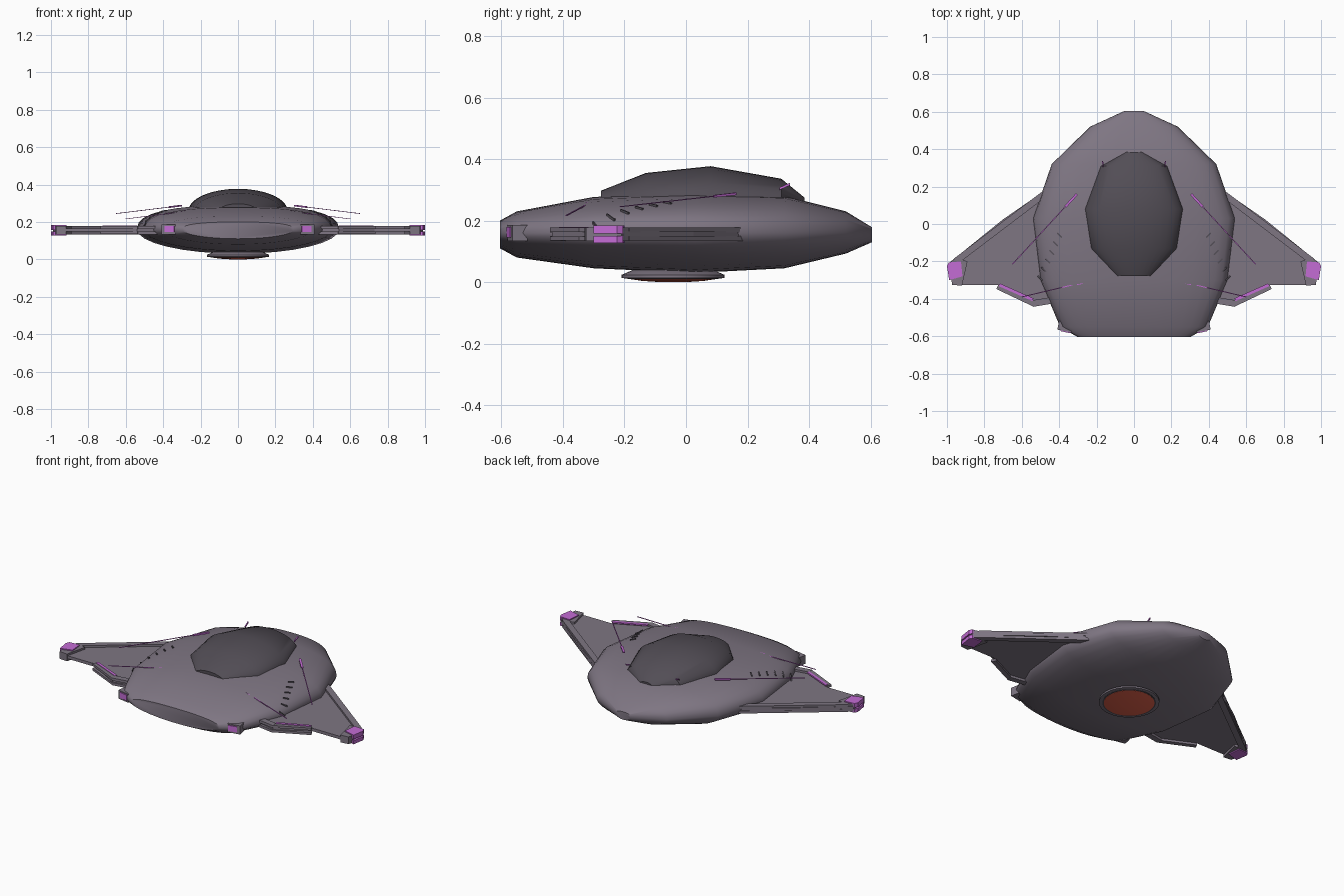
import bpy, bmesh, math
from mathutils import Vector

if "Cube" in bpy.data.objects:
    bpy.data.objects.remove(bpy.data.objects["Cube"])


def material(name, color):
    m = bpy.data.materials.new(name)
    m.diffuse_color = (*color, 1)
    m.use_nodes = True
    m.node_tree.nodes["Principled BSDF"].inputs["Base Color"].default_value = m.diffuse_color
    return m


HULL = material("warm grey hull", (0.21, 0.18, 0.225))
DARK = material("dark canopy grey", (0.085, 0.075, 0.092))
GLOW = material("violet glow", (0.55, 0.15, 0.66))
RED = material("orange red lens", (0.75, 0.12, 0.07))


def finish(name, bm, mat, smooth=None):
    bmesh.ops.recalc_face_normals(bm, faces=bm.faces)
    me = bpy.data.meshes.new(name)
    bm.to_mesh(me)
    bm.free()
    me.materials.append(mat)
    ob = bpy.data.objects.new(name, me)
    bpy.context.collection.objects.link(ob)
    if smooth:
        bpy.ops.object.select_all(action='DESELECT')
        bpy.context.view_layer.objects.active = ob
        ob.select_set(True)
        bpy.ops.object.shade_smooth_by_angle(angle=math.radians(smooth))
    return ob


def loft(name, rings, mat, smooth=None):
    """Skin a list of closed rings and cap both ends."""
    bm = bmesh.new()
    vs = [[bm.verts.new(p) for p in r] for r in rings]
    n = len(rings[0])
    for a, b in zip(vs, vs[1:]):
        for i in range(n):
            j = (i + 1) % n
            bm.faces.new((a[i], a[j], b[j], b[i]))
    bm.faces.new(vs[0])
    bm.faces.new(vs[-1])
    return finish(name, bm, mat, smooth)


def prism(name, outline, z0, z1, side, mat):
    return loft(name, [[(x * side, y, z) for x, y in outline] for z in (z0, z1)], mat)


def bar(name, p, q, width, height, side, mat):
    """Straight rectangular bar from p to q, mirrored by side."""
    p, q = Vector(p), Vector(q)
    d = (q - p).normalized()
    w = d.cross(Vector((0, 0, 1))).normalized() * width / 2
    h = Vector((0, 0, height / 2))
    rings = []
    for c in (p, q):
        ring = [c + w + h, c - w + h, c - w - h, c + w - h]
        rings.append([(v.x * side, v.y, v.z) for v in ring])
    return loft(name, rings, mat)


# Hull: stations of y, half width, bottom, top
MID, TOP_POWER = 0.16, 2.5
STATIONS = [(-0.605, 0.30, 0.11, 0.20), (-0.55, 0.395, 0.08, 0.23),
            (-0.30, 0.50, 0.045, 0.277), (0.03, 0.54, 0.03, 0.29),
            (0.32, 0.44, 0.045, 0.28), (0.52, 0.235, 0.093, 0.23),
            (0.605, 0.05, 0.13, 0.178)]


def hull_ring(y, w, lo, hi, n=32):
    ring = []
    for i in range(n):
        a = 2 * math.pi * i / n
        c, s = math.cos(a), math.sin(a)
        e = 2 / TOP_POWER if s > 0 else 1
        x = math.copysign(abs(c) ** e, c) * w
        z = MID + (abs(s) ** e * (hi - MID) if s > 0 else s * (MID - lo))
        ring.append((x, y, z))
    return ring


def hull_z(x, y):
    for a, b in zip(STATIONS, STATIONS[1:]):
        if a[0] <= y <= b[0]:
            t = (y - a[0]) / (b[0] - a[0])
            w, hi = a[1] + t * (b[1] - a[1]), a[3] + t * (b[3] - a[3])
            k = max(0, 1 - (abs(x) / w) ** TOP_POWER)
            return MID + (hi - MID) * k ** (1 / TOP_POWER)


loft("hull", [hull_ring(*s) for s in STATIONS], HULL, 40)

# Canopy: stations of y, half width, top, set into the hull
rings = []
for y, w, top in [(-0.277, 0.10, 0.297), (-0.13, 0.232, 0.355), (0.08, 0.265, 0.377),
                  (0.31, 0.18, 0.336), (0.385, 0.05, 0.275)]:
    base = min(0.26, top - 0.03)
    arc = [math.pi * i / 16 for i in range(17)]
    rings.append([(w * math.cos(a), y, base + (top - base) * math.sin(a)) for a in arc])
loft("canopy", rings, DARK, 35)


# Belly disc with lens
def disc(name, levels, mat):
    rings = []
    for r, z in levels:
        angs = [2 * math.pi * i / 32 for i in range(32)]
        rings.append([(r * math.cos(a), -0.042 + r * math.sin(a), z) for a in angs])
    return loft(name, rings, mat, 35)


disc("belly_ring", [(0.155, 0.012), (0.167, 0.014), (0.167, 0.024), (0.155, 0.029), (0.13, 0.04)], HULL)
disc("belly_groove", [(0.148, 0.0105), (0.148, 0.014)], DARK)
disc("belly_lens", [(0.04, 0.0), (0.10, 0.004), (0.14, 0.010), (0.14, 0.014)], RED)

WING = [(0.40, 0.18), (0.49, 0.17), (0.70, 0.025), (0.985, -0.205), (0.97, -0.315),
        (0.92, -0.325), (0.73, -0.325), (0.54, -0.435), (0.40, -0.40)]
TIP = [(0.925, -0.20), (0.99, -0.205), (1.0, -0.225), (0.988, -0.30), (0.917, -0.28)]
BRACKET = [(0.89, -0.20), (0.95, -0.18), (0.99, -0.21), (0.972, -0.325), (0.92, -0.33)]

for side, tag in ((1, "right"), (-1, "left")):
    # Wing plate with paired edge beams and glowing tips
    prism("wing_" + tag, WING, 0.148, 0.166, side, HULL)
    for z, level in ((0.170, "upper"), (0.142, "lower")):
        label = f"_{level}_{tag}"
        bar("rear_beam" + label, (0.44, 0.19, z), (0.95, -0.197, z), 0.035, 0.016, side, HULL)
        bar("front_beam" + label, (0.42, -0.405, z), (0.54, -0.425, z), 0.035, 0.016, side, HULL)
        bar("front_spar" + label, (0.53, -0.43, z), (0.73, -0.335, z), 0.028, 0.014, side, HULL)
    prism("tip_bracket_" + tag, BRACKET, 0.134, 0.178, side, HULL)
    prism("tip_light_upper_" + tag, TIP, 0.158, 0.184, side, GLOW)
    prism("tip_light_lower_" + tag, TIP, 0.128, 0.150, side, GLOW)
    bar("front_light_" + tag, (0.54, -0.405, 0.176), (0.72, -0.325, 0.176), 0.016, 0.008, side, GLOW)

    # Nose thruster with glowing face
    bar("thruster_" + tag, (0.33, -0.555, 0.16), (0.405, -0.54, 0.16), 0.05, 0.052, side, HULL)
    bar("thruster_light_" + tag, (0.34, -0.579, 0.162), (0.392, -0.568, 0.162), 0.01, 0.034, side, GLOW)

    # Thin whiskers with thicker roots
    for k, a, b in (("rear", (0.305, 0.16, 0.287), (0.65, -0.215, 0.245)),
                    ("front", (0.24, -0.305, 0.262), (0.60, -0.39, 0.216))):
        root = Vector(a).lerp(Vector(b), 0.18)
        bar(f"{k}_whisker_{tag}", a, b, 0.005, 0.003, side, GLOW)
        bar(f"{k}_whisker_root_{tag}", a, root, 0.013, 0.008, side, GLOW)

    # Row of short vents on the shoulder
    for i in range(6):
        x, y = 0.40 + 0.021 * i, -0.06 - 0.046 * i
        p = (x - 0.014, y - 0.012, hull_z(x - 0.014, y - 0.012) + 0.001)
        q = (x + 0.010, y + 0.012, hull_z(x + 0.010, y + 0.012) + 0.001)
        bar(f"vent_{i}_{tag}", p, q, 0.007, 0.008, side, DARK)

    # Prong behind the canopy
    bar("canopy_prong_" + tag, (0.165, 0.305, 0.304), (0.168, 0.338, 0.319), 0.006, 0.008, side, GLOW)
